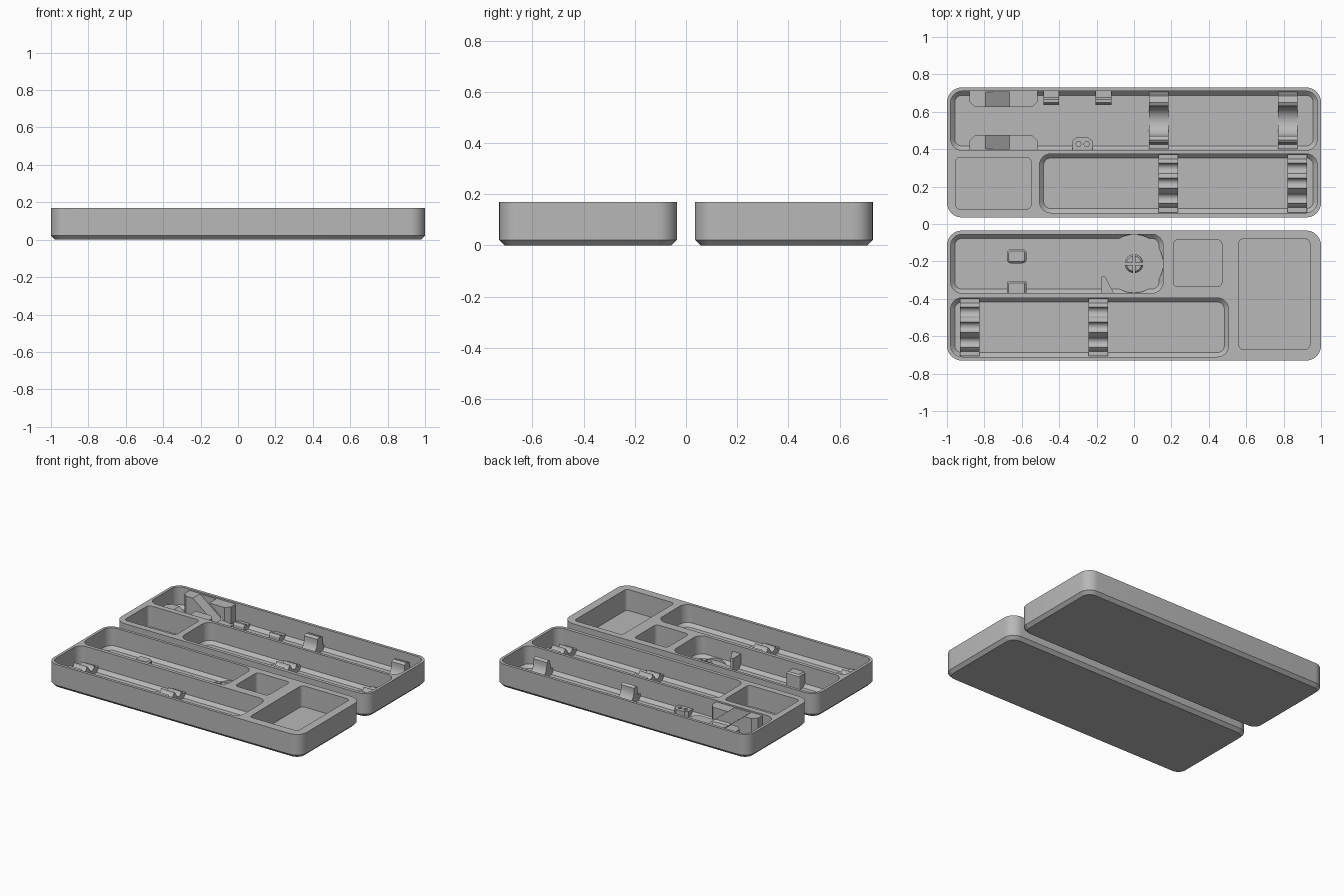
import bpy, bmesh, math

cube = bpy.data.objects.get("Cube")
if cube:
    bpy.data.objects.remove(cube, do_unlink=True)

grey = bpy.data.materials.new("plain grey")
grey.use_nodes = True
grey.diffuse_color = (0.48, 0.48, 0.48, 1)
grey.node_tree.nodes["Principled BSDF"].inputs["Base Color"].default_value = grey.diffuse_color

FLOOR, TOP, FILLET = 0.02, 0.17, 0.022
BASE = FLOOR - 0.005


def loft(name, rings):
    """Closed solid through matching rings of 3D points."""
    bm = bmesh.new()
    loops = [[bm.verts.new(p) for p in ring] for ring in rings]
    n = len(loops[0])
    for a, b in zip(loops, loops[1:]):
        for i in range(n):
            j = (i + 1) % n
            bm.faces.new((a[i], a[j], b[j], b[i]))
    bm.faces.new(loops[0][::-1])
    bm.faces.new(loops[-1])
    bmesh.ops.recalc_face_normals(bm, faces=bm.faces)
    mesh = bpy.data.meshes.new(name)
    bm.to_mesh(mesh)
    bm.free()
    mesh.materials.append(grey)
    obj = bpy.data.objects.new(name, mesh)
    bpy.context.collection.objects.link(obj)
    return obj


def rounded(x0, x1, y0, y1, r, z, inset=0):
    """Rounded rectangle ring."""
    x0, x1, y0, y1 = x0 + inset, x1 - inset, y0 + inset, y1 - inset
    r = max(r - inset, 0.005)
    pts = []
    corners = ((x1 - r, y1 - r), (x0 + r, y1 - r), (x0 + r, y0 + r), (x1 - r, y0 + r))
    for k, (cx, cy) in enumerate(corners):
        for s in range(9):
            a = (k + s / 8) * math.pi / 2
            pts.append((cx + r * math.cos(a), cy + r * math.sin(a), z))
    return pts


def rounded_block(name, box, r, sections):
    return loft(name, [rounded(*box, r, z, inset) for z, inset in sections])


def plan_prism(name, pts, z0, z1):
    return loft(name, [[(x, y, z) for x, y in pts] for z in (z0, z1)])


def side_prism(name, pts, x0, x1):
    return loft(name, [[(x, y, z) for y, z in pts] for x in (x0, x1)])


def disc(x, y, r, n=48):
    return [(x + r * math.cos(2 * math.pi * i / n), y + r * math.sin(2 * math.pi * i / n))
            for i in range(n)]


def cut(target, cutters):
    bpy.context.view_layer.objects.active = target
    for c in cutters:
        mod = target.modifiers.new("cut", 'BOOLEAN')
        mod.operation, mod.solver, mod.object = 'DIFFERENCE', 'EXACT', c
        bpy.ops.object.modifier_apply(modifier=mod.name)
        bpy.data.objects.remove(c, do_unlink=True)


def tray(name, y0, y1, pockets, bins):
    body = rounded_block(name, (-1, 1, y0, y1), 0.08, [(0, 0.022), (0.022, 0), (TOP, 0)])
    cutters = [rounded_block("pocket", b, 0.06, [(FLOOR, FILLET), (FLOOR + FILLET, 0), (0.25, 0)])
               for b in pockets]
    cutters += [rounded_block("bin", b, 0.025, [(FLOOR, 0), (0.25, 0)]) for b in bins]
    cut(body, cutters)
    return body


# Trays with long pockets and square bins
back_tray = tray("back_tray", 0.035, 0.73,
                 [(-0.98, 0.98, 0.395, 0.71), (-0.505, 0.98, 0.06, 0.375)],
                 [(-0.955, -0.55, 0.08, 0.355)])
front_tray = tray("front_tray", -0.73, -0.035,
                  [(-0.98, 0.505, -0.71, -0.395), (-0.98, 0.155, -0.37, -0.055)],
                  [(0.21, 0.47, -0.335, -0.085), (0.56, 0.94, -0.67, -0.08)])
cut(front_tray, [plan_prism("dial_recess", disc(0, -0.212, 0.156), FLOOR, 0.25)])


def arc(cy, cz, r, n=10):
    """Lower half circle from left to right."""
    return [(cy - r * math.cos(math.pi * i / n), cz - r * math.sin(math.pi * i / n))
            for i in range(n + 1)]


# Triple-groove rests across the pockets
def groove_rest(name, x, y):
    pts = [(y - 0.155, BASE), (y - 0.155, 0.055), (y - 0.13, 0.055), (y - 0.115, 0.075)]
    for off, z in ((-0.08, 0.08), (0, 0.105), (0.08, 0.08)):
        pts += arc(y + off, z, 0.028)
    pts += [(y + 0.115, 0.075), (y + 0.13, 0.055), (y + 0.155, 0.055), (y + 0.155, BASE)]
    side_prism(name, pts, x - 0.052, x + 0.052)


for i, (x, y) in enumerate(((0.183, 0.217), (0.873, 0.217), (-0.877, -0.552), (-0.19, -0.552))):
    groove_rest(f"groove_rest_{i + 1}", x, y)

# Wide cradles with tall prongs
for i, x in enumerate((0.133, 0.822)):
    pts = [(0.4, BASE), (0.4, 0.06), (0.425, 0.06), (0.435, 0.125), (0.45, 0.135), (0.47, 0.125)]
    pts += arc(0.55, 0.105, 0.08, 16)
    pts += [(0.63, 0.125), (0.65, 0.135), (0.685, 0.125), (0.695, 0.06), (0.705, 0.06), (0.705, BASE)]
    side_prism(f"cradle_{i + 1}", pts, x - 0.052, x + 0.052)

# Tall guide blocks with a slanted slot
for name, wall, tip in (("back_guide_block", 0.715, 0.625), ("front_guide_block", 0.39, 0.475)):
    bend = tip + (0.03 if wall > tip else -0.03)
    outline = [(-0.88, wall), (-0.88, bend), (-0.85, tip), (-0.545, tip), (-0.515, bend), (-0.515, wall)]
    block = plan_prism(name, outline, BASE, 0.16)
    slot = [(-0.82, 0.18), (-0.62, 0.025), (-0.5, 0.025), (-0.69, 0.18)]
    inner = wall + (-0.01 if wall > tip else 0.01)
    cut(block, [loft("slot", [[(x, y, z) for x, z in slot] for y in (inner, tip * 2 - wall)])])

# Small snap clips on the back wall
for i, x in enumerate((-0.443, -0.163)):
    pts = [(0.64, BASE), (0.64, 0.05), (0.65, 0.065), (0.665, 0.065), (0.675, 0.05),
           (0.712, 0.05), (0.712, BASE)]
    side_prism(f"snap_clip_{i + 1}", pts, x - 0.042, x + 0.042)

# Bit holder with two six-sided holes
holder = plan_prism("bit_holder", [(-0.33, 0.39), (-0.33, 0.445), (-0.31, 0.462), (-0.245, 0.462),
                                   (-0.222, 0.445), (-0.222, 0.39)], BASE, 0.06)
cut(holder, [plan_prism("hole", disc(x, 0.427, 0.015, 6), 0.03, 0.1) for x in (-0.297, -0.253)])

# Support blocks in the dial pocket
rounded_block("support_block", (-0.68, -0.575, -0.21, -0.135), 0.022,
              [(BASE, 0), (0.065, 0), (0.075, 0.01)])
rounded_block("wall_support", (-0.68, -0.575, -0.385, -0.305), 0.012,
              [(BASE, 0), (0.115, 0), (0.125, 0.01)])

# Wedge stop beside the dial recess
plan_prism("wedge_stop", [(-0.175, -0.375), (-0.175, -0.28), (-0.155, -0.28), (-0.11, -0.365),
                          (-0.11, -0.375)], BASE, 0.12)

# Split centre peg
peg = loft("split_peg", [[(x, y, z) for x, y in disc(0, -0.212, r)]
                         for z, r in ((BASE, 0.042), (0.055, 0.042), (0.065, 0.05), (0.08, 0.04))])
cut(peg, [plan_prism("slit", [(-w, -0.212 - h), (w, -0.212 - h), (w, -0.212 + h), (-w, -0.212 + h)],
                     0.022, 0.1) for w, h in ((0.006, 0.07), (0.07, 0.006))])

# Smooth shading with sharp edges kept
bpy.ops.object.select_all(action='DESELECT')
for obj in bpy.context.scene.objects:
    if obj.type == 'MESH':
        obj.select_set(True)
        bpy.context.view_layer.objects.active = obj
bpy.ops.object.shade_smooth_by_angle(angle=math.radians(30))
